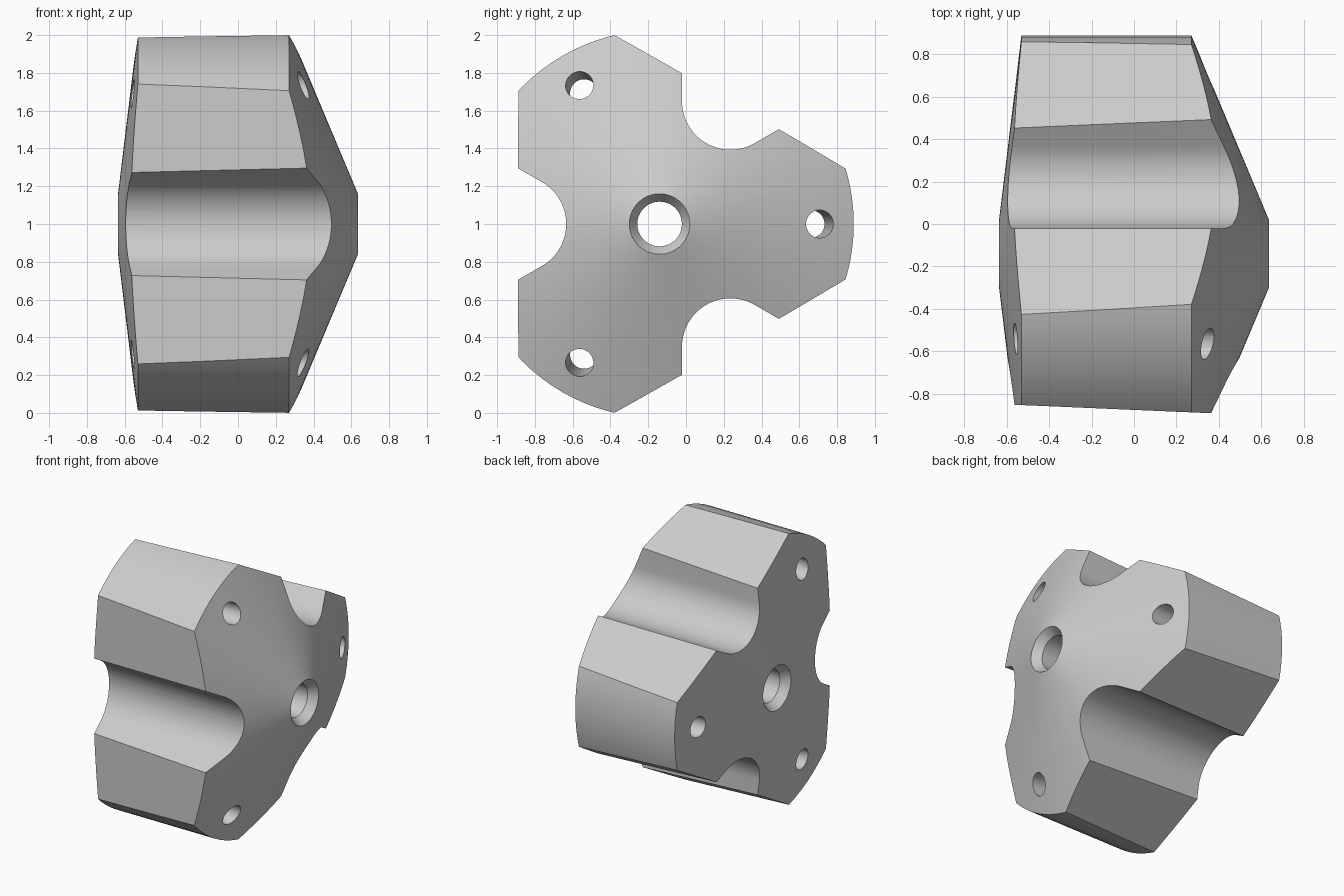
import bpy, bmesh, math
from mathutils import Matrix, Vector

if "Cube" in bpy.data.objects:
    bpy.data.objects.remove(bpy.data.objects["Cube"], do_unlink=True)

AXIS_Y, AXIS_Z = -0.14, 1.0      # the long axis runs along x through here
APOTHEM, DRAFT = 0.735, 0.043    # flat side distance at x = 0 and its taper
GROOVE_R, GROOVE_D = 0.256, 0.75

metal = bpy.data.materials.new("plain grey")
metal.use_nodes = True
grey = (0.6, 0.6, 0.6, 1)
metal.diffuse_color = grey
metal.node_tree.nodes["Principled BSDF"].inputs["Base Color"].default_value = grey


def make_object(name, bm):
    bmesh.ops.recalc_face_normals(bm, faces=bm.faces[:])
    mesh = bpy.data.meshes.new(name)
    bm.to_mesh(mesh)
    bm.free()
    mesh.materials.append(metal)
    obj = bpy.data.objects.new(name, mesh)
    obj.location = (0, AXIS_Y, AXIS_Z)
    bpy.context.collection.objects.link(obj)
    return obj


def lathe(name, profile, steps=96):
    """Spin a closed (x, radius) profile about the x axis."""
    bm = bmesh.new()
    rings = []
    for i in range(steps):
        a = math.tau * i / steps
        rings.append([bm.verts.new((x, r * math.cos(a), r * math.sin(a))) for x, r in profile])
    n = len(profile)
    for i in range(steps):
        a, b = rings[i], rings[(i + 1) % steps]
        for j in range(n):
            k = (j + 1) % n
            bm.faces.new((a[j], a[k], b[k], b[j]))
    return make_object(name, bm)


def loft(name, low, high):
    """Join two matching loops of points into a closed solid."""
    bm = bmesh.new()
    a = [bm.verts.new(p) for p in low]
    b = [bm.verts.new(p) for p in high]
    bm.faces.new(a)
    bm.faces.new(b)
    for i in range(len(a)):
        j = (i + 1) % len(a)
        bm.faces.new((a[i], a[j], b[j], b[i]))
    return make_object(name, bm)


def cut(target, tool, operation):
    mod = target.modifiers.new("cut", "BOOLEAN")
    mod.operation, mod.solver, mod.object = operation, "EXACT", tool
    tool.hide_render = True
    bpy.context.view_layer.objects.active = target
    bpy.ops.object.modifier_apply(modifier=mod.name)
    bpy.data.objects.remove(tool, do_unlink=True)


# Turned body: cone front, shallow cone back, chamfered centre bore
body = lathe("three_lobed_body", [
    (0.635, 0.16), (0.27, 1.028), (-0.53, 1.028), (-0.635, 0.16),
    (-0.575, 0.118), (0.575, 0.118)])

# Three tapered flat sides
def triangle(x):
    r = 2 * (APOTHEM + DRAFT * x)
    return [(x, r * math.cos(a), r * math.sin(a)) for a in (math.tau * k / 3 for k in range(3))]

cut(body, loft("flat_side_cutter", triangle(-1), triangle(1)), "INTERSECT")

# Rounded groove through the middle of each flat side
def groove_outline():
    points = []
    for i in range(25):
        a = math.radians(120 + 120 * i / 24)
        points.append((GROOVE_D + GROOVE_R * math.cos(a), GROOVE_R * math.sin(a)))
    u, v = points[0]
    end = 1.3
    half = v + (end - u) * math.tan(math.radians(30))
    return [(end, half)] + points + [(end, -half)]

for k in range(3):
    turn = Matrix.Rotation(math.radians(60 + 120 * k), 3, "X")
    loops = [[turn @ Vector((x, u, v)) for u, v in groove_outline()] for x in (-1, 1)]
    cut(body, loft("groove_cutter", *loops), "DIFFERENCE")

# Slanted bolt hole through each lobe
for k in range(3):
    turn = Matrix.Rotation(math.tau * k / 3, 3, "X")
    loops = []
    for x in (-1, 1):
        centre = 0.829 + 0.054 * x
        ring = [math.tau * i / 32 for i in range(32)]
        loops.append([turn @ Vector((x, centre + 0.074 * math.cos(a), 0.074 * math.sin(a)))
                      for a in ring])
    cut(body, loft("bolt_hole_cutter", *loops), "DIFFERENCE")

# Smooth round surfaces, crisp edges
bpy.ops.object.select_all(action="DESELECT")
body.select_set(True)
bpy.context.view_layer.objects.active = body
bpy.ops.object.shade_smooth_by_angle(angle=math.radians(20))
